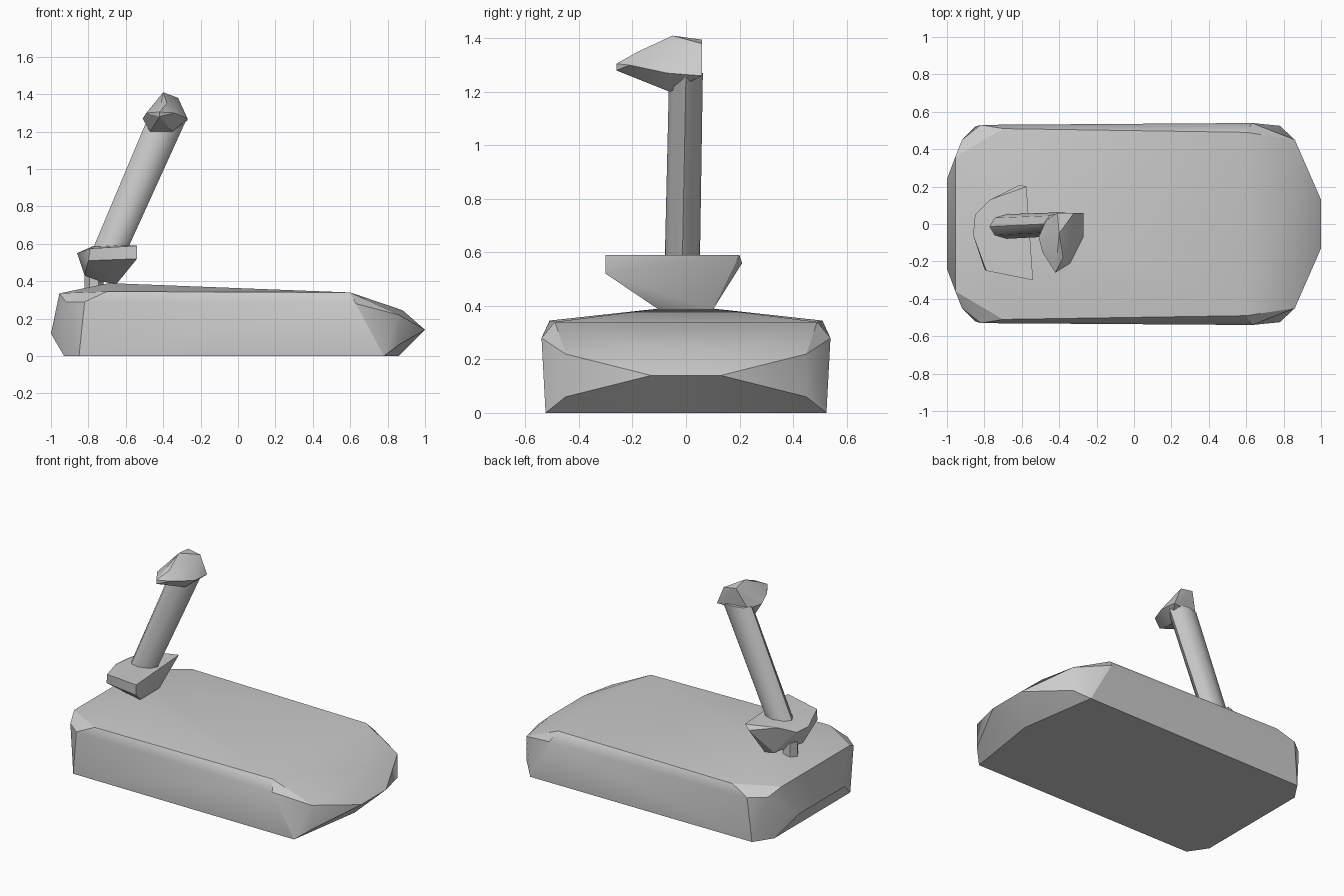
import bpy, bmesh, math
from mathutils import Vector

if "Cube" in bpy.data.objects:
    bpy.data.objects.remove(bpy.data.objects["Cube"])


def hull(name, points, mirror=False, smooth=25):
    """Faceted solid wrapped around a few key points, optionally mirrored in y."""
    pts = [Vector(p) for p in points]
    if mirror:
        pts += [Vector((p.x, -p.y, p.z)) for p in pts if p.y]
    bm = bmesh.new()
    for p in pts:
        bm.verts.new(p)
    res = bmesh.ops.convex_hull(bm, input=bm.verts[:])
    loose = {g for g in res["geom_interior"] + res["geom_unused"]
             if isinstance(g, bmesh.types.BMVert)}
    bmesh.ops.delete(bm, geom=list(loose), context='VERTS')
    bmesh.ops.dissolve_limit(bm, angle_limit=math.radians(1),
                             verts=bm.verts[:], edges=bm.edges[:])
    bmesh.ops.recalc_face_normals(bm, faces=bm.faces[:])
    mesh = bpy.data.meshes.new(name)
    bm.to_mesh(mesh)
    bm.free()
    obj = bpy.data.objects.new(name, mesh)
    bpy.context.collection.objects.link(obj)
    bpy.ops.object.select_all(action='DESELECT')
    obj.select_set(True)
    bpy.context.view_layer.objects.active = obj
    bpy.ops.object.shade_smooth_by_angle(angle=math.radians(smooth))
    return obj


def ring(centre, rx, ry, sides=8):
    """Horizontal elliptical ring of points."""
    return [(centre[0] + rx * math.cos(math.tau * i / sides),
             centre[1] + ry * math.sin(math.tau * i / sides), centre[2])
            for i in range(sides)]


# Wide body with chamfered corners and a pointed nose
hull("body", [
    # underside
    (0.78, 0.525, 0), (0.86, 0.0, 0), (-0.85, 0.52, 0), (-0.93, 0.40, 0),
    # nose
    (1.0, 0.13, 0.14), (0.86, 0.45, 0.06), (0.86, 0.45, 0.22), (0.88, 0.18, 0.245),
    # side top edges
    (0.63, 0.54, 0.28), (0.60, 0.49, 0.34), (-0.82, 0.53, 0.29), (-0.70, 0.51, 0.345),
    # back end
    (-0.92, 0.45, 0.29), (-0.955, 0.36, 0.335), (-1.0, 0.24, 0.12),
    # raised ridge under the mount
    (-0.69, 0.10, 0.39)], mirror=True)

# Small foot under the mount
hull("mount_foot", ring((-0.77, 0, 0.34), 0.05, 0.05, 6) + ring((-0.77, 0, 0.46), 0.05, 0.05, 6))

# Flared mount, flat towards the nose
hull("mount", [
    (-0.575, 0.20, 0.59), (-0.61, 0.21, 0.56), (-0.77, 0.13, 0.59),
    (-0.85, 0.05, 0.55), (-0.86, -0.06, 0.55), (-0.79, -0.25, 0.575),
    (-0.54, -0.30, 0.59), (-0.54, -0.30, 0.52), (-0.80, -0.24, 0.51),
    (-0.82, -0.06, 0.43), (-0.72, 0.10, 0.40), (-0.65, 0.10, 0.385),
    (-0.65, -0.10, 0.385), (-0.74, -0.10, 0.40)])

# Leaning stick
hull("stick", ring((-0.715, -0.015, 0.50), 0.092, 0.066)
     + ring((-0.378, 0.0, 1.27), 0.105, 0.063), smooth=50)

# Hooked head
hull("head", [
    (-0.41, 0.06, 1.395), (-0.40, -0.05, 1.41), (-0.32, 0.06, 1.38),
    (-0.27, 0.06, 1.26), (-0.27, -0.07, 1.27), (-0.34, -0.21, 1.30),
    (-0.42, -0.26, 1.305), (-0.42, -0.26, 1.28), (-0.38, -0.18, 1.35),
    (-0.51, -0.07, 1.27), (-0.49, -0.15, 1.30), (-0.47, -0.06, 1.20),
    (-0.35, -0.06, 1.20), (-0.47, 0.02, 1.26)])
